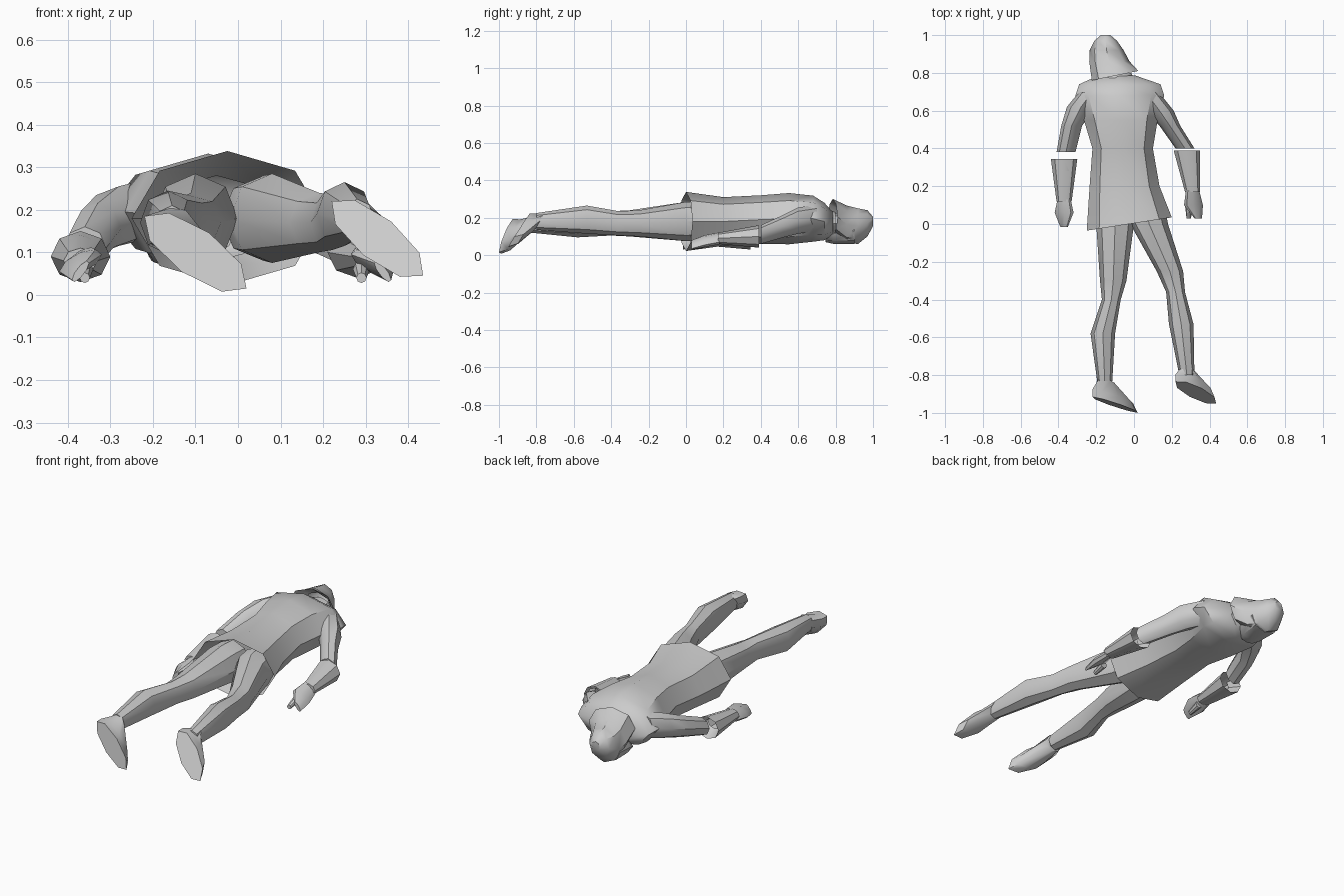
import bpy
import bmesh
from math import cos, sin, tau, radians
from mathutils import Vector

cube = bpy.data.objects.get("Cube")
if cube:
    bpy.data.objects.remove(cube, do_unlink=True)

grey = bpy.data.materials.new("plain grey")
grey.use_nodes = True
colour = (.6, .6, .6, 1)
grey.diffuse_color = colour
grey.node_tree.nodes["Principled BSDF"].inputs["Base Color"].default_value = colour

SIDES = 8


def ring(centre, u, v):
    """Closed ring of points spanned by two half-axis vectors."""
    angles = [tau * step / SIDES for step in range(SIDES)]
    return [centre + u * cos(angle) + v * sin(angle) for angle in angles]


def loft(name, rings, open_start=False, open_end=False):
    """Skin a row of rings into one mesh object."""
    bm = bmesh.new()
    loops = [[bm.verts.new(point) for point in points] for points in rings]
    for near, far in zip(loops, loops[1:]):
        for i in range(SIDES):
            j = (i + 1) % SIDES
            bm.faces.new((near[i], near[j], far[j], far[i]))
    if not open_start:
        bm.faces.new(loops[0])
    if not open_end:
        bm.faces.new(loops[-1])
    bmesh.ops.recalc_face_normals(bm, faces=bm.faces)
    mesh = bpy.data.meshes.new(name)
    bm.to_mesh(mesh)
    bm.free()
    mesh.materials.append(grey)
    body = bpy.data.objects.new(name, mesh)
    bpy.context.collection.objects.link(body)
    bpy.ops.object.select_all(action="DESELECT")
    body.select_set(True)
    bpy.context.view_layer.objects.active = body
    bpy.ops.object.shade_smooth_by_angle(angle=radians(42))


def tube(name, path, girths, tilt=0, **ends):
    """Loft ellipses along a path; a girth is half width, half depth and an optional skew."""
    rings = []
    for centre, (width, depth, *skew) in zip(path, girths):
        across = Vector((width, sum(skew), tilt))
        rings.append(ring(Vector(centre), across, Vector((0, 0, depth))))
    loft(name, rings, **ends)


def foot(name, ankle, heel, toe, lean):
    """Shoe from the ankle down to a flat, tilted sole."""
    heel, toe, ankle = Vector(heel), Vector(toe), Vector(ankle)
    along = (toe - heel) / 2
    middle = (heel + toe) / 2
    across = Vector((-along.z, lean, along.x)).normalized() * .056
    welt = middle + Vector((0, .04, 0)) - along * .1
    loft(name, [
        ring(ankle, along.normalized() * .045, across * .85),
        ring(welt, along * .9, across * .9),
        ring(middle, along, across),
    ])


# Girths shared by the limbs of both sides
leg_girths = [(.1, .1), (.1, .105), (.07, .07), (.05, .065), (.065, .075), (.04, .045)]
sleeve_girths = [(.07, .07), (.075, .07), (.055, .06), (.05, .05)]
cuff_girths = [(.04, .04), (.07, .06), (.04, .03)]
hand_girths = [(.035, .025), (.05, .025), (.02, .015)]
thumb_girths = [(.02, .02), (.012, .012)]

# Legs
tube("right_leg", [
    (-.1, .1, .18), (-.1, 0, .18), (-.11, -.3, .17),
    (-.12, -.4, .17), (-.165, -.58, .17), (-.155, -.83, .165),
], leg_girths)
tube("left_leg", [
    (.06, .1, .18), (.08, 0, .18), (.19, -.25, .17),
    (.22, -.36, .17), (.25, -.53, .19), (.28, -.8, .18),
], leg_girths)

# Feet
foot("right_foot", (-.15, -.83, .16), (-.22, -.915, .185), (.02, -1, .015), 0)
foot("left_foot", (.28, -.78, .18), (.22, -.835, .22), (.435, -.95, .045), .06)

# Jacket with an open hem and an inner wall
tube("jacket", [
    (-.05, .2, .18), (-.025, 0, .18), (-.05, .2, .18), (-.06, .4, .19),
    (-.07, .55, .195), (-.075, .68, .195), (-.075, .74, .18), (-.09, .785, .17),
], [
    (.15, .1), (.225, .158, .035), (.185, .13), (.16, .13),
    (.195, .137), (.235, .123), (.215, .1), (.1, .06),
], open_start=True)

# Sleeves
tube("left_sleeve", [
    (.06, .7, .2), (.135, .6, .185), (.19, .52, .155), (.27, .4, .11),
], sleeve_girths)
tube("right_sleeve", [
    (-.22, .7, .2), (-.28, .62, .185), (-.33, .52, .155), (-.36, .38, .11),
], sleeve_girths)

# Flared gauntlet cuffs, hollow at the elbow end
tube("left_cuff", [(.28, .32, .1), (.28, .39, .1), (.31, .17, .09)],
     cuff_girths, open_start=True)
tube("right_cuff", [(-.37, .28, .1), (-.37, .345, .09), (-.37, .12, .08)],
     cuff_girths, open_start=True)

# Hands, rolled inward, with thumbs underneath
tube("left_hand", [(.31, .18, .09), (.315, .1, .075), (.34, .03, .055)],
     hand_girths, tilt=-.02)
tube("right_hand", [(-.37, .13, .08), (-.37, .06, .075), (-.37, -.015, .055)],
     hand_girths, tilt=.02)
for side, inner in (("left", .29), ("right", -.36)):
    tube(side + "_thumb", [(inner, .1, .06), (inner, .03, .04)], thumb_girths)

# Neck, standing collar and face
tube("neck", [(-.1, .74, .17), (-.1, .86, .17)], [(.08, .055), (.07, .055)])
tube("collar", [(-.1, .8, .17), (-.1, .75, .17)], [(.085, .06), (.11, .08)],
     open_start=True, open_end=True)
tube("face", [(-.15, .745, .095), (-.14, .79, .115), (-.14, .9, .13)],
     [(.05, .025), (.08, .055), (.09, .07)])

# Flared hood over the nape, hollow underneath
tube("hood", [
    (-.12, .87, .17), (-.1, .785, .205), (-.13, .86, .165),
    (-.145, .92, .155), (-.15, .97, .17), (-.15, 1, .18),
], [
    (.08, .07), (.123, .095, .025), (.107, .1), (.09, .095), (.06, .07), (.025, .025),
], open_start=True)
